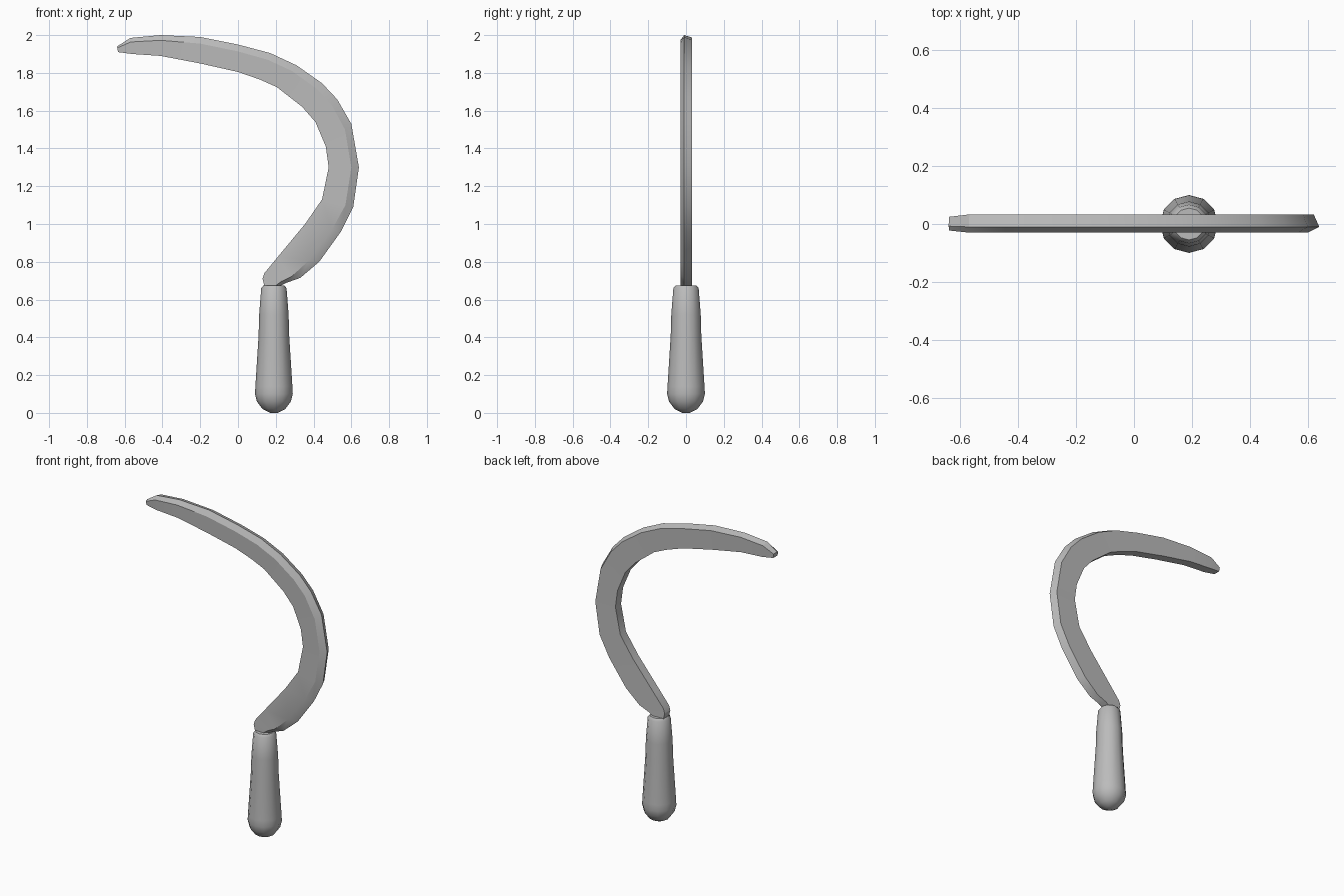
import bpy
import bmesh
from math import cos, sin, pi, radians
from mathutils import Vector

default_cube = bpy.data.objects.get("Cube")
if default_cube:
    bpy.data.objects.remove(default_cube, do_unlink=True)

# One plain grey for the whole tool
grey = bpy.data.materials.new("plain grey")
grey.use_nodes = True
colour = (0.5, 0.5, 0.5, 1)
grey.diffuse_color = colour
grey.node_tree.nodes["Principled BSDF"].inputs["Base Color"].default_value = colour


def loft(name, rings, angle):
    """Skin a list of equal-length point rings, cap both ends, shade smooth."""
    bm = bmesh.new()
    loops = [[bm.verts.new(point) for point in ring] for ring in rings]
    for lower, upper in zip(loops, loops[1:]):
        count = len(lower)
        for i in range(count):
            j = (i + 1) % count
            bm.faces.new((lower[i], lower[j], upper[j], upper[i]))
    bm.faces.new(loops[0][::-1])
    bm.faces.new(loops[-1])
    bmesh.ops.recalc_face_normals(bm, faces=bm.faces[:])
    mesh = bpy.data.meshes.new(name)
    bm.to_mesh(mesh)
    bm.free()
    mesh.materials.append(grey)
    obj = bpy.data.objects.new(name, mesh)
    bpy.context.collection.objects.link(obj)
    bpy.ops.object.select_all(action="DESELECT")
    obj.select_set(True)
    bpy.context.view_layer.objects.active = obj
    bpy.ops.object.shade_smooth_by_angle(angle=radians(angle))
    return obj


# Handle: a turned grip with a rounded butt and a chamfered top
HANDLE_X = 0.19
SIDES = 12
handle_profile = [
    (0.02, 0), (0.06, 0.02), (0.09, 0.06), (0.1, 0.1), (0.098, 0.14),
    (0.081, 0.41), (0.078, 0.52), (0.067, 0.66), (0.055, 0.675),
]
handle_rings = []
for radius, height in handle_profile:
    turns = [2 * pi * i / SIDES for i in range(SIDES)]
    handle_rings.append([(HANDLE_X + radius * cos(t), radius * sin(t), height)
                         for t in turns])
loft("handle", handle_rings, 40)

# Blade stations from root to tip: outer x, z then inner x, z
stations = [
    (0.2, 0.66, 0.14, 0.67), (0.26, 0.69, 0.13, 0.71), (0.33, 0.715, 0.14, 0.74),
    (0.43, 0.8, 0.21, 0.825), (0.545, 0.96, 0.355, 1), (0.61, 1.09, 0.445, 1.13),
    (0.64, 1.3, 0.48, 1.3), (0.6, 1.53, 0.465, 1.41), (0.525, 1.66, 0.41, 1.54),
    (0.445, 1.745, 0.34, 1.62), (0.31, 1.84, 0.205, 1.725), (0.17, 1.905, 0.115, 1.765),
    (0, 1.95, 0, 1.805), (-0.2, 1.99, -0.2, 1.85), (-0.41, 2, -0.41, 1.89),
    (-0.57, 1.985, -0.56, 1.9), (-0.64, 1.94, -0.635, 1.91),
]


def blade_section(station, thickness):
    """Thick spine bevelled on both faces, running to a blunt inner edge."""
    outer = Vector((station[0], 0, station[1]))
    inner = Vector((station[2], 0, station[3]))
    # Fraction of the way across the blade, and depth from front to back
    shape = [(0, -0.01), (0.25, -0.03), (1, -0.027), (1, 0.03), (0.12, 0.033)]
    return [outer.lerp(inner, across) + Vector((0, depth * thickness, 0))
            for across, depth in shape]


tip = len(stations) - 1
blade_rings = [blade_section(s, 0.75 if i == tip else 1)
               for i, s in enumerate(stations)]
loft("blade", blade_rings, 25)
